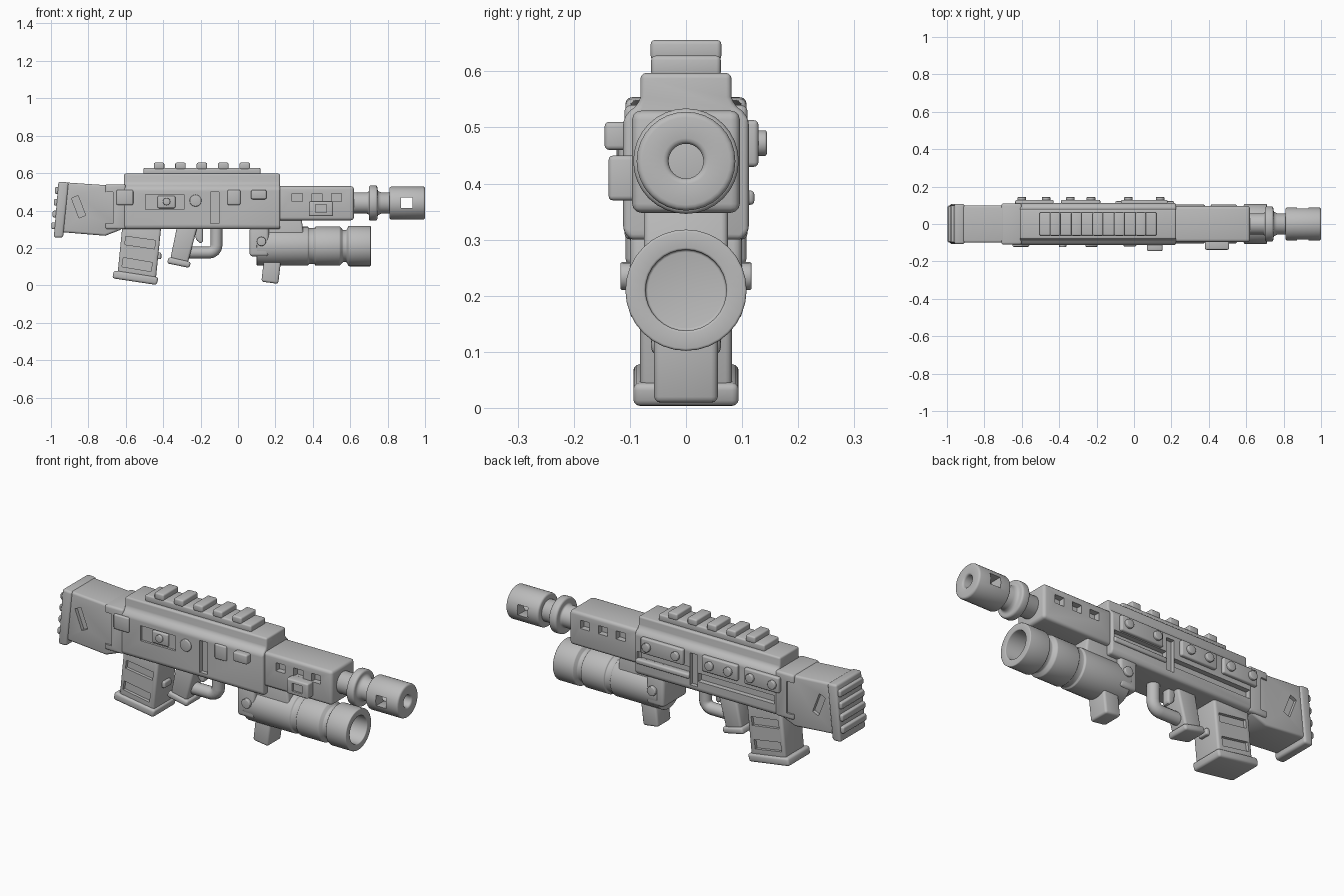
import bpy, bmesh
from math import radians, cos, sin, pi
from mathutils import Vector

if "Cube" in bpy.data.objects:
    bpy.data.objects.remove(bpy.data.objects["Cube"], do_unlink=True)

grey = bpy.data.materials.new("plain grey")
grey.use_nodes = True
GREY = (0.5, 0.5, 0.5, 1)
grey.diffuse_color = GREY
grey.node_tree.nodes["Principled BSDF"].inputs["Base Color"].default_value = GREY
parts, cutters = [], []


def finish(bm, name, bevel):
    bmesh.ops.recalc_face_normals(bm, faces=bm.faces)
    mesh = bpy.data.meshes.new(name)
    bm.to_mesh(mesh)
    bm.free()
    mesh.materials.append(grey)
    ob = bpy.data.objects.new(name, mesh)
    bpy.context.collection.objects.link(ob)
    if bevel:
        mod = ob.modifiers.new("bevel", 'BEVEL')
        mod.width, mod.segments = bevel, 3
        mod.limit_method, mod.angle_limit = 'ANGLE', radians(28)
    parts.append(ob)
    return ob


def prism(name, pts, a, b, axis='y', bevel=0.012):
    """Extrude an outline from a to b along y (points are x,z) or x (points are y,z)."""
    bm = bmesh.new()
    place = (lambda p, d: (p[0], d, p[1])) if axis == 'y' else (lambda p, d: (d, p[0], p[1]))
    lo = [bm.verts.new(place(p, a)) for p in pts]
    hi = [bm.verts.new(place(p, b)) for p in pts]
    bm.faces.new(lo)
    bm.faces.new(hi)
    for i in range(len(pts)):
        j = (i + 1) % len(pts)
        bm.faces.new((lo[i], lo[j], hi[j], hi[i]))
    return finish(bm, name, bevel)


def box(name, x0, x1, y0, y1, z0, z1, bevel=0.008):
    return prism(name, [(x0, z0), (x1, z0), (x1, z1), (x0, z1)], y0, y1, 'y', bevel)


def lathe(name, profile, z, bevel=0.01, n=32):
    """Spin a closed (x, radius) outline around a lengthwise axis at height z."""
    bm = bmesh.new()
    rings = []
    for x, r in profile:
        if r == 0:
            rings.append([bm.verts.new((x, 0, z))] * n)
        else:
            rings.append([bm.verts.new((x, r * cos(2 * pi * i / n), z + r * sin(2 * pi * i / n)))
                          for i in range(n)])
    for r0, r1 in zip(rings, rings[1:]):
        for i in range(n):
            j = (i + 1) % n
            bm.faces.new(list(dict.fromkeys((r0[i], r0[j], r1[j], r1[i]))))
    return finish(bm, name, bevel)


def button(name, x, z, r, y0, y1, n=16):
    pts = [(x + r * cos(2 * pi * i / n), z + r * sin(2 * pi * i / n)) for i in range(n)]
    return prism(name, pts, y0, y1, 'y', 0.004)


def cut(ob, pts, y0, y1):
    c = prism("cutter", pts, y0, y1, 'y', 0)
    parts.remove(c)
    cutters.append(c)
    c.hide_render = True
    mod = ob.modifiers.new("cut", 'BOOLEAN')
    mod.operation, mod.object, mod.solver = 'DIFFERENCE', c, 'EXACT'


def cut_sides(ob, pts, depth_y):
    cut(ob, pts, depth_y, 0.3)
    cut(ob, pts, -0.3, -depth_y)


def rect(x0, x1, z0, z1):
    return [(x0, z0), (x1, z0), (x1, z1), (x0, z1)]


# Stock and ribbed butt plate
stock = prism("stock", [(-.95, .285), (-.71, .265), (-.62, .3), (-.62, .535), (-.7, .535), (-.92, .55)],
              -.1, .1)
cut_sides(stock, [(-.85, .36), (-.815, .375), (-.855, .48), (-.89, .465)], .082)
prism("butt_plate", [(-.985, .255), (-.935, .255), (-.905, .55), (-.96, .555)], -.108, .108)
for i in range(4):
    z = .3 + i * .063
    x = -.983 + i * .006
    box("butt_rib", x - .014, x + .03, -.098, .098, z, z + .036)

# Receiver with raised top, side grooves and a channel on its far side
half = [(.1, .3), (.112, .315), (.112, .515), (.1, .53), (.086, .54), (.081, .555), (.081, .597)]
outline = half + [(-y, z) for y, z in reversed(half)]
receiver = prism("receiver", outline, -.61, .225, 'x')
rear = prism("receiver_rear", [(-.11, .3), (.11, .3), (.11, .54), (-.11, .54)], -.71, -.6, 'x')
cut_sides(rear, rect(-.71, -.668, .33, .5), .09)
cut_sides(receiver, rect(-.147, -.102, .33, .5), .09)
cut(receiver, rect(-.6, -.15, .36, .405), .085, .3)
cut(receiver, rect(-.1, .21, .385, .425), .085, .3)
box("channel_rail", -.1, .215, .09, .122, .362, .388)
cut(receiver, rect(-.495, -.29, .405, .485), -.3, -.1)

# Near side controls
box("side_plate_rear", -.65, -.56, -.122, -.1, .43, .51)
box("side_plate_front", -.057, .013, -.12, -.1, .43, .51)
box("side_catch", .07, .152, -.145, -.1, .46, .51)
box("bolt_slide", -.43, -.335, -.112, -.09, .412, .478)
button("bolt_knob", -.382, .448, .02, -.124, -.1)
button("pivot_pin", -.227, .453, .032, -.122, -.1)

# Far side screwed plates
for x0, x1, s0, s1 in [(-.635, -.43, -.6, -.47), (-.39, -.18, -.34, -.23), (-.07, .18, -.03, .14)]:
    box("cover_plate", x0, x1, .1, .129, .43, .513)
    for x in (s0, s1):
        button("cover_screw", x, .472, .023, .12, .144)

# Top rail
box("top_rail", -.505, .12, -.062, .062, .59, .628)
for i in range(5):
    x = -.422 + i * .1145
    box("rail_tooth", x - .028, x + .028, -.063, .063, .62, .656)

# Handguard with vents and side box
guard = box("handguard", .2, .62, -.096, .096, .348, .53, .016)
for x in (.317, .422, .527):
    cut_sides(guard, rect(x - .027, x + .027, .448, .492), .065)
side_box = box("handguard_box", .38, .508, -.138, -.08, .37, .45)
cut(side_box, rect(.415, .473, .39, .432), -.3, -.128)

# Barrel and muzzle
lathe("barrel", [(.58, 0), (.58, .057), (.7, .057), (.7, .094), (.745, .094), (.745, .066),
                 (.765, .057), (.84, .057), (.84, 0)], .44)
muzzle = lathe("muzzle", [(.81, 0), (.81, .088), (1, .088), (1, .031), (.83, .031), (.83, 0)], .44)
cut(muzzle, rect(.872, .932, .414, .47), -.2, .2)

# Underslung launcher
lathe("launcher_tube", [(.1, 0), (.1, .104), (.375, .104), (.378, .096), (.41, .096), (.413, .105),
                        (.545, .105), (.56, .086), (.58, .086), (.592, .108), (.71, .108),
                        (.71, .072), (.6, .072), (.6, 0)], .21)
prism("launcher_bracket", [(.065, .16), (.16, .14), (.36, .2), (.34, .36), (.065, .36)], -.075, .075)
box("launcher_mount", .062, .165, -.1, .1, .155, .312, .016)
for s in (-1, 1):
    button("mount_screw", .125, .235, .025, s * .09, s * .117)
prism("front_foot", [(.125, .02), (.215, .008), (.232, .15), (.14, .15)], -.057, .057)

# Magazine with recessed panels
mag = prism("magazine", [(-.645, .05), (-.44, .025), (-.41, .32), (-.618, .32)], -.082, .082)
cut_sides(mag, [(-.605, .218), (-.447, .195), (-.44, .24), (-.6, .262)], .066)
cut_sides(mag, [(-.62, .1), (-.465, .074), (-.458, .122), (-.613, .148)], .066)
prism("magazine_base", [(-.672, .038), (-.435, .002), (-.425, .043), (-.664, .08)], -.094, .094)
box("magazine_catch", -.44, -.41, -.03, .03, .14, .175)

# Grip, trigger and guard
prism("grip", [(-.362, .14), (-.268, .12), (-.215, .32), (-.325, .32)], -.052, .052)
prism("grip_base", [(-.38, .118), (-.26, .093), (-.252, .125), (-.37, .152)], -.062, .062)
prism("trigger", [(-.235, .32), (-.225, .245), (-.2, .222), (-.186, .235), (-.188, .32)], -.022, .022)

curve = bpy.data.curves.new("trigger_guard", 'CURVE')
curve.dimensions = '3D'
curve.bevel_depth, curve.bevel_resolution = .032, 4
path = curve.splines.new('POLY')
corner = [(-.155 + .04 * cos(a * pi / 8), .215 - .04 * sin(a * pi / 8)) for a in range(5)]
line = [(-.115, .33)] + corner + [(-.28, .175)]
path.points.add(len(line) - 1)
for p, (x, z) in zip(path.points, line):
    p.co = (x, 0, z, 1)
path.use_smooth = True
curve.materials.append(grey)
bpy.context.collection.objects.link(bpy.data.objects.new("trigger_guard", curve))

# Bake the modifiers, drop the cutters and smooth the rounded edges
bpy.context.view_layer.update()
graph = bpy.context.evaluated_depsgraph_get()
baked = [bpy.data.meshes.new_from_object(ob.evaluated_get(graph)) for ob in parts]
for ob, mesh in zip(parts, baked):
    ob.modifiers.clear()
    ob.data = mesh
    mesh.shade_smooth()
    mesh.set_sharp_from_angle(angle=radians(35))
for c in cutters:
    bpy.data.objects.remove(c, do_unlink=True)
